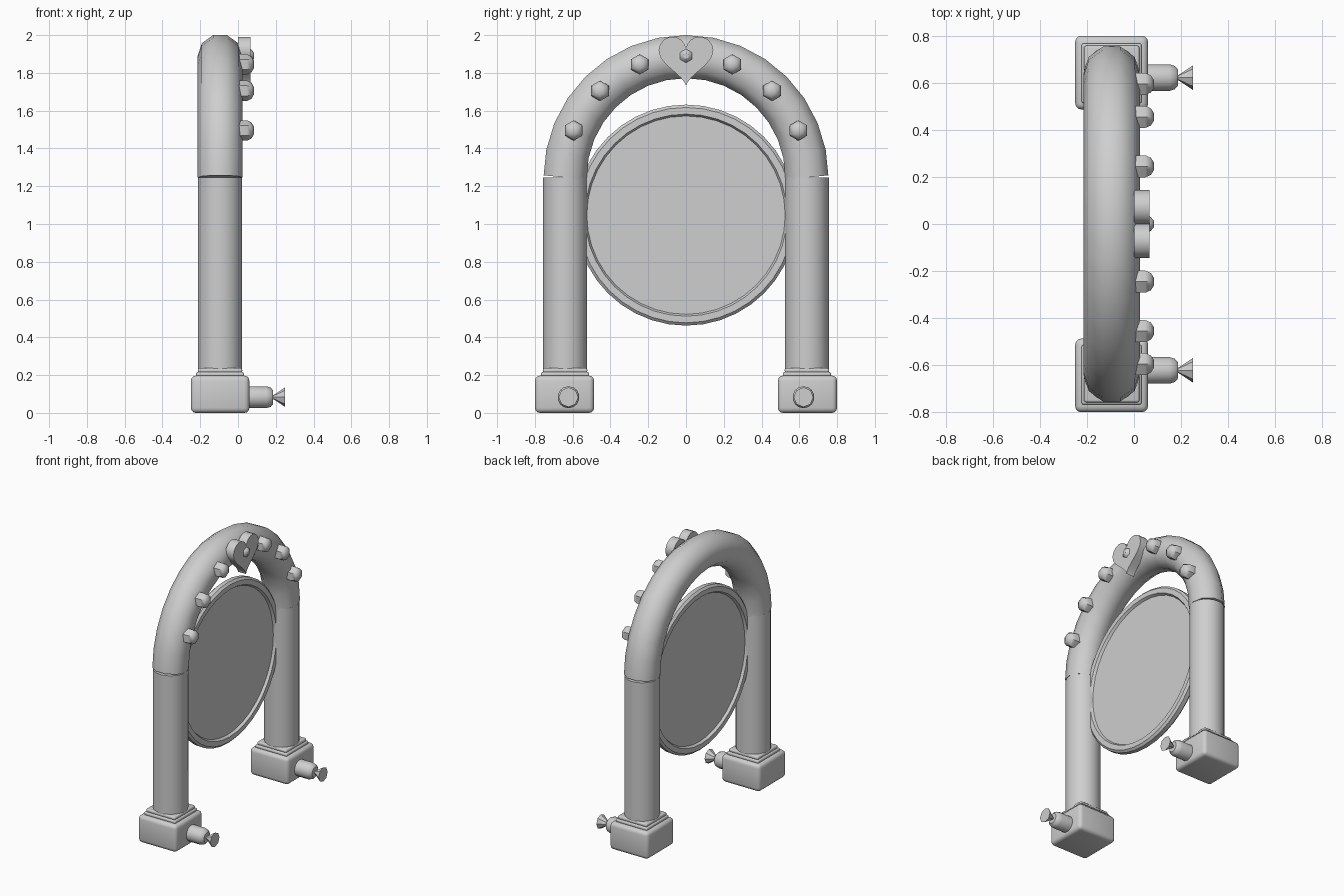
import bpy, bmesh, math
from mathutils import Matrix, Vector

if "Cube" in bpy.data.objects:
    bpy.data.objects.remove(bpy.data.objects["Cube"])

grey = bpy.data.materials.new("light_grey")
grey.diffuse_color = (0.62, 0.62, 0.62, 1)
grey.use_nodes = True
grey.node_tree.nodes["Principled BSDF"].inputs["Base Color"].default_value = grey.diffuse_color
CX, LEG_Y, SPRING = -0.095, 0.64, 1.246   # tube centre, leg offset, arch springing height
TO_X = Matrix.Rotation(math.pi / 2, 4, 'Y')  # turns the z axis onto +x


def finish(name, bm, matrix=Matrix()):
    bm.transform(matrix)
    bmesh.ops.recalc_face_normals(bm, faces=bm.faces)
    me = bpy.data.meshes.new(name)
    bm.to_mesh(me)
    bm.free()
    me.materials.append(grey)
    ob = bpy.data.objects.new(name, me)
    bpy.context.collection.objects.link(ob)
    return ob


def skin(bm, rings, caps=True):
    vs = [[bm.verts.new(p) for p in r] for r in rings]
    n = len(vs[0])
    for a, b in zip(vs, vs[1:]):
        for i in range(n):
            bm.faces.new((a[i], a[(i + 1) % n], b[(i + 1) % n], b[i]))
    if caps:
        bm.faces.new(vs[0])
        bm.faces.new(vs[-1])


def lathe(name, profile, sides, matrix, phase=0.0):
    """Turned part from (radius, height) pairs."""
    bm = bmesh.new()
    skin(bm, [[(r * math.cos(phase + math.tau * i / sides),
                r * math.sin(phase + math.tau * i / sides), h)
               for i in range(sides)] for r, h in profile])
    return finish(name, bm, matrix)


def block(name, centre, size, bevel):
    bm = bmesh.new()
    bmesh.ops.create_cube(bm, size=1)
    bm.transform(Matrix.Diagonal((*size, 1)))
    bmesh.ops.bevel(bm, geom=bm.edges[:], offset=bevel, segments=3,
                    profile=0.5, affect='EDGES')
    return finish(name, bm, Matrix.Translation(centre))


# Arch: ten-sided tube swept over a half circle, end rings tilted to leave a sliver gap
bm = bmesh.new()
rings = []
for k in range(17):
    a = math.pi * k / 16
    tilt = a + (math.radians(6) if k == 0 else -math.radians(6) if k == 16 else 0)
    centre = Vector((CX, LEG_Y * math.cos(a), SPRING + LEG_Y * math.sin(a)))
    radial = Vector((0, math.cos(tilt), math.sin(tilt)))
    ring = []
    for i in range(10):
        t = math.tau * (i + 0.5) / 10
        ring.append(centre + 0.12 * (radial * math.cos(t) + Vector((1, 0, 0)) * math.sin(t)))
    rings.append(ring)
skin(bm, rings)
finish("arch", bm)

for side, s in (("left", -1), ("right", 1)):
    y = s * LEG_Y
    # Leg, base block and stepped collar
    lathe(side + "_leg", [(0.117, 0.18), (0.117, 1.245)], 20,
          Matrix.Translation((CX, y, 0)))
    block(side + "_base", (CX, s * 0.643, 0.0985), (0.31, 0.313, 0.197), 0.026)
    block(side + "_collar_lower", (CX, y, 0.204), (0.255, 0.255, 0.024), 0.009)
    block(side + "_collar_upper", (CX, y, 0.225), (0.235, 0.235, 0.024), 0.009)
    # Nozzle: rounded barrel and flared tip
    place = Matrix.Translation((0, s * 0.622, 0.083)) @ TO_X
    lathe(side + "_nozzle_barrel",
          [(0.058, 0.04), (0.058, 0.15), (0.051, 0.173), (0.036, 0.186)], 14, place)
    lathe(side + "_nozzle_flare", [(0.012, 0.18), (0.012, 0.19), (0.052, 0.25)], 8, place)

# Round panel with a raised rim on both sides
place = Matrix.Translation((CX, 0, 1.047)) @ TO_X
lathe("panel_rim", [(0.525, -0.012), (0.535, -0.03), (0.57, -0.03), (0.585, -0.016),
                    (0.585, 0.016), (0.57, 0.03), (0.535, 0.03), (0.525, 0.012)], 40, place)

# Hexagonal studs along the arch, with a smaller one on the heart
STUD = [(0.054, 0.0), (0.054, 0.048), (0.042, 0.072), (0.02, 0.084)]
for i, (y, z) in enumerate([(0.595, 1.495), (0.455, 1.705), (0.245, 1.845)]):
    for side, s in (("left", -1), ("right", 1)):
        lathe(f"{side}_stud_{i + 1}", STUD, 6, Matrix.Translation((0, s * y, z)) @ TO_X)
lathe("heart_stud", [(r * 0.8, h) for r, h in STUD], 6,
      Matrix.Translation((0, 0, 1.89)) @ TO_X)

# Heart plate at the crown
bm = bmesh.new()
outline = []
for i in range(32):
    t = math.tau * i / 32
    outline.append((16 * math.sin(t) ** 3 * 0.00906,
                    1.884 + 0.00906 * (13 * math.cos(t) - 5 * math.cos(2 * t)
                                       - 2 * math.cos(3 * t) - math.cos(4 * t))))
skin(bm, [[(x, y, z) for y, z in outline] for x in (0.0, 0.065)])
finish("heart", bm)

# Smooth rounded surfaces, keep edges sharp
for ob in bpy.data.objects:
    ob.select_set(True)
    bpy.context.view_layer.objects.active = ob
bpy.ops.object.shade_smooth_by_angle(angle=math.radians(38))
